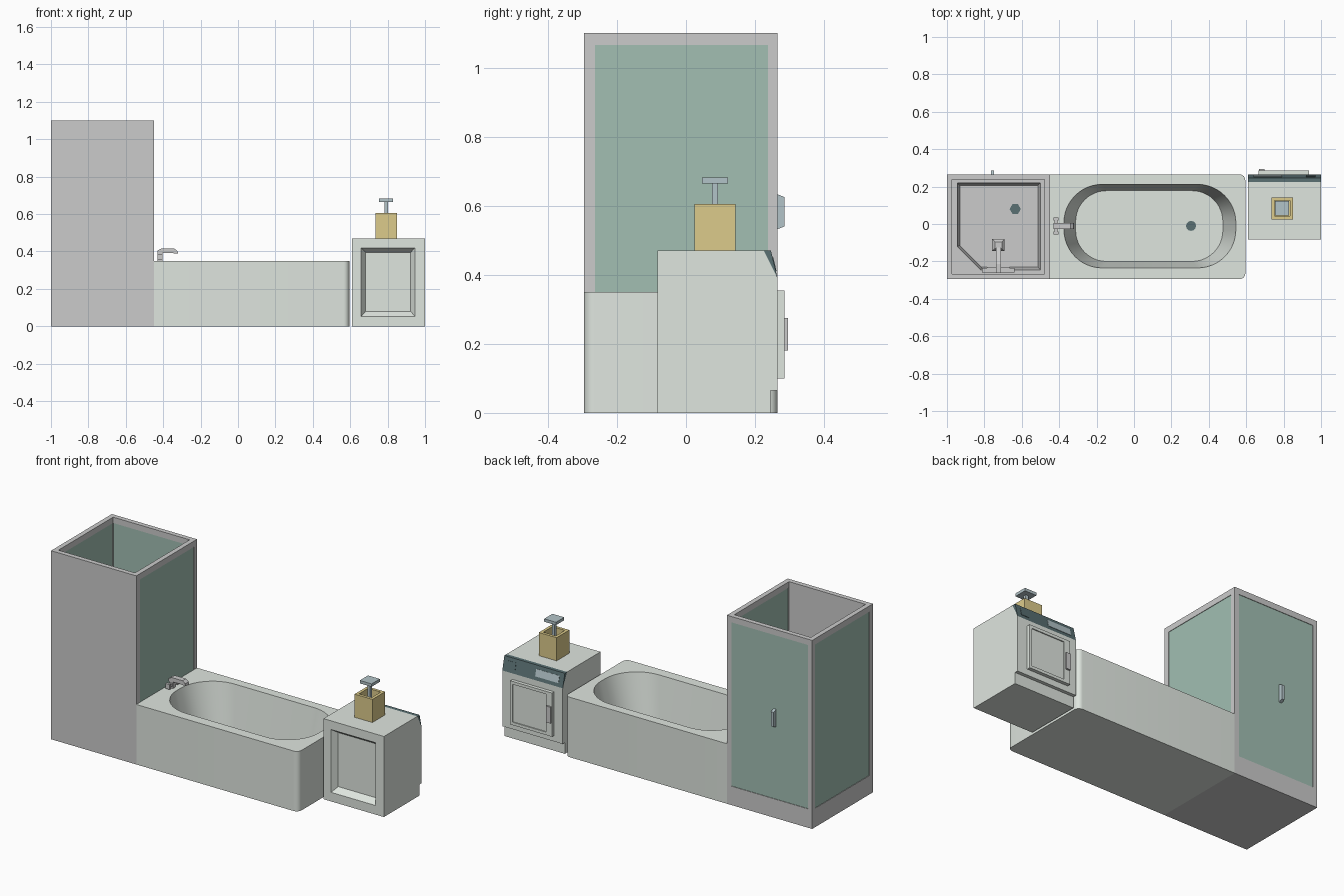
import bpy, bmesh, math
from mathutils import Vector

if "Cube" in bpy.data.objects:
    bpy.data.objects.remove(bpy.data.objects["Cube"])


def mat(name, col):
    m = bpy.data.materials.new(name)
    m.diffuse_color = (*col, 1)
    m.use_nodes = True
    m.node_tree.nodes["Principled BSDF"].inputs["Base Color"].default_value = m.diffuse_color
    return m


GLASS = mat("green_glass", (0.36, 0.52, 0.45))
DARK = mat("dark_panel", (0.10, 0.16, 0.17))
WOOD = mat("yellow_wood", (0.72, 0.60, 0.26))
STEEL = mat("blue_steel", (0.45, 0.55, 0.58))
ENAMEL = mat("pale_enamel", (0.74, 0.79, 0.74))


def loft(name, loops, m=None):
    """Skin a stack of equal-length point loops and cap both ends."""
    bm = bmesh.new()
    rows = [[bm.verts.new(p) for p in lp] for lp in loops]
    n = len(rows[0])
    for a, b in zip(rows, rows[1:]):
        for i in range(n):
            j = (i + 1) % n
            bm.faces.new((a[i], a[j], b[j], b[i]))
    bm.faces.new(rows[0][::-1])
    bm.faces.new(rows[-1])
    bmesh.ops.recalc_face_normals(bm, faces=bm.faces)
    me = bpy.data.meshes.new(name)
    bm.to_mesh(me)
    bm.free()
    o = bpy.data.objects.new(name, me)
    bpy.context.collection.objects.link(o)
    if m:
        me.materials.append(m)
    return o


def rect(x0, x1, y0, y1):
    return [(x0, y0), (x1, y0), (x1, y1), (x0, y1)]


def at_z(pts, z):
    return [(x, y, z) for x, y in pts]


def at_y(pts, y):
    return [(x, y, z) for x, z in pts]


def at_x(pts, x):
    return [(x, y, z) for y, z in pts]


def box(name, x0, x1, y0, y1, z0, z1, m=None):
    r = rect(x0, x1, y0, y1)
    return loft(name, [at_z(r, z0), at_z(r, z1)], m)


def disc(name, x, y, z, r, h, n, m=None):
    p = [(x + r * math.cos(i * math.tau / n), y + r * math.sin(i * math.tau / n)) for i in range(n)]
    return loft(name, [at_z(p, z), at_z(p, z + h)], m)


def rounded(x0, x1, y0, y1, r, n=10):
    pts = []
    for k, (cx, cy) in enumerate(rect(x0 + r, x1 - r, y0 + r, y1 - r)):
        for i in range(n + 1):
            a = math.pi * (1 + k / 2) + i / n * math.pi / 2
            pts.append((cx + r * math.cos(a), cy + r * math.sin(a)))
    return pts


def select(o):
    bpy.ops.object.select_all(action='DESELECT')
    o.select_set(True)
    bpy.context.view_layer.objects.active = o


def cut(o, cutter):
    cutter.hide_render = True
    b = o.modifiers.new("cut", 'BOOLEAN')
    b.operation, b.object, b.solver = 'DIFFERENCE', cutter, 'EXACT'
    select(o)
    bpy.ops.object.modifier_apply(modifier="cut")
    bpy.data.objects.remove(cutter)


Y0, Y1 = -0.295, 0.265
X0, X1 = -1.0, -0.45

# Shower tray with a chamfered corner basin
tray = box("shower_tray", X0, X1, Y0, Y1, 0, 0.11)


def tray_loop(d):
    k = d * 0.41
    return [(-0.945 + d, -0.12 + k), (-0.82 + k, -0.245 + d), (-0.50 - d, -0.245 + d),
            (-0.50 - d, 0.22 - d), (-0.945 + d, 0.22 - d)]


cut(tray, loft("tray_cutter", [at_z(tray_loop(0.014), 0.05), at_z(tray_loop(0), 0.111)]))
disc("shower_drain", -0.635, 0.08, 0.045, 0.03, 0.01, 6, DARK)

# Shower enclosure: solid wall, posts, rails and glass
T = 0.028
box("shower_wall", X0, X1, Y0, Y0 + T, 0.11, 1.10)
for side, x in (("left", X0), ("right", X1 - T)):
    for end, y in (("front", Y0 + T), ("back", Y1 - T)):
        w = 0.004 if end == "front" else T
        box(f"shower_{side}_{end}_post", x, x + T, y, y + w, 0.11, 1.10)
    box(f"shower_{side}_rail", x, x + T, Y0 + T, Y1 - T, 1.066, 1.10)
    box(f"shower_{side}_glass", x + 0.003, x + T - 0.003, Y0 + T, Y1 - T, 0.11, 1.07, GLASS)
box("shower_back_rail", X0 + T, X1 - T, Y1 - T, Y1, 1.066, 1.10)
box("shower_door_glass", X0 + T, X1 - T, Y1 - T + 0.003, Y1 - 0.003, 0.11, 1.07, GLASS)
loft("shower_door_handle", [at_x([(0.26, 0.53), (0.285, 0.54), (0.285, 0.625), (0.26, 0.635)], x)
                            for x in (-0.765, -0.748)], STEEL)

# Shower fittings
SX = -0.725
box("shower_mixer", SX - 0.06, SX + 0.06, -0.262, -0.23, 0.50, 0.53)
for s in (-1, 1):
    box("mixer_knob", SX + s * 0.073 - 0.014, SX + s * 0.073 + 0.014, -0.258, -0.234, 0.495, 0.535)
box("shower_riser", SX - 0.01, SX + 0.01, -0.262, -0.242, 0.53, 0.88)
loft("shower_arm", [at_x([(-0.262, 0.86), (-0.22, 0.86), (-0.125, 0.835), (-0.125, 0.853),
                          (-0.215, 0.885), (-0.262, 0.885)], x) for x in (SX - 0.014, SX + 0.014)])
loft("shower_head", [at_z(rect(SX - 0.033, SX + 0.033, -0.145, -0.08), 0.815),
                     at_z(rect(SX - 0.033, SX + 0.033, -0.145, -0.08), 0.828),
                     at_z(rect(SX - 0.018, SX + 0.018, -0.13, -0.095), 0.845)])

# Bathtub with rounded end and sloped basin
end = [p for p in rounded(-0.7, 0.595, Y0, Y1, 0.03, 6) if p[0] > 0]
tub_outline = [(X1, Y0)] + end + [(X1, Y1)]
tub = loft("bathtub", [at_z(tub_outline, 0), at_z(tub_outline, 0.35)], ENAMEL)
cut(tub, loft("basin_cutter", [at_z(rounded(-0.312, 0.475, -0.2, 0.178, 0.165, 12), 0.08),
                               at_z(rounded(-0.375, 0.545, -0.235, 0.212, 0.205, 12), 0.351)]))
select(tub)
bpy.ops.object.shade_smooth_by_angle(angle=math.radians(30))
disc("tub_drain", 0.305, -0.01, 0.075, 0.027, 0.01, 12, DARK)

# Tub faucet
box("faucet_post", -0.43, -0.405, -0.022, 0.002, 0.35, 0.395)
loft("faucet_spout", [at_y([(-0.43, 0.39), (-0.36, 0.392), (-0.32, 0.388), (-0.323, 0.402),
                            (-0.34, 0.415), (-0.41, 0.415), (-0.43, 0.405)], y) for y in (-0.026, 0.006)])
box("faucet_crossbar", -0.425, -0.408, -0.04, 0.02, 0.363, 0.38)
for y in (-0.055, 0.02):
    box("faucet_tap", -0.43, -0.403, y, y + 0.015, 0.357, 0.386)

# Washing machine: side profile with toe kick and slanted control edge
profile = [(-0.083, 0), (0.245, 0), (0.245, 0.065), (Y1, 0.065), (Y1, 0.39), (0.225, 0.47), (-0.083, 0.47)]
washer = loft("washer_body", [at_x(profile, 0.61), at_x(profile, 1.0)], ENAMEL)
cut(washer, loft("recess_cutter", [at_y(rect(0.658, 0.947, 0.052, 0.42), -0.084),
                                   at_y(rect(0.682, 0.923, 0.08, 0.395), -0.05)]))
loft("control_panel", [at_x([(0.225, 0.47), (Y1, 0.39), (0.246, 0.47)], x) for x in (0.61, 1.0)], DARK)


# Displays lying on the slanted panel
def on_panel(t, out):
    p = Vector((0.246, 0.47)).lerp(Vector((Y1, 0.39)), t) + Vector((0.973, 0.231)) * out
    return (p.x, p.y)


for a, b in ((0.64, 0.79), (0.92, 0.97)):
    prof = [on_panel(0.25, -0.001), on_panel(0.25, 0.002), on_panel(0.75, 0.002), on_panel(0.75, -0.001)]
    loft("control_display", [at_x(prof, a), at_x(prof, b)], STEEL if a < 0.7 else DARK)

# Loading door with shallow inset and handle
door = box("washer_door", 0.665, 0.935, Y1 - 0.002, 0.285, 0.10, 0.355, ENAMEL)
cut(door, box("door_cutter", 0.705, 0.92, 0.279, 0.3, 0.117, 0.338))
box("door_handle", 0.668, 0.697, 0.283, 0.295, 0.18, 0.275)

# Wooden bin with brush
bin_box = box("brush_bin", 0.735, 0.85, 0.025, 0.143, 0.47, 0.605, WOOD)
cut(bin_box, box("bin_cutter", 0.752, 0.833, 0.042, 0.126, 0.49, 0.7))
box("brush_stem", 0.783, 0.801, 0.075, 0.093, 0.489, 0.668, STEEL)
box("brush_top", 0.754, 0.83, 0.046, 0.122, 0.665, 0.682, STEEL)
